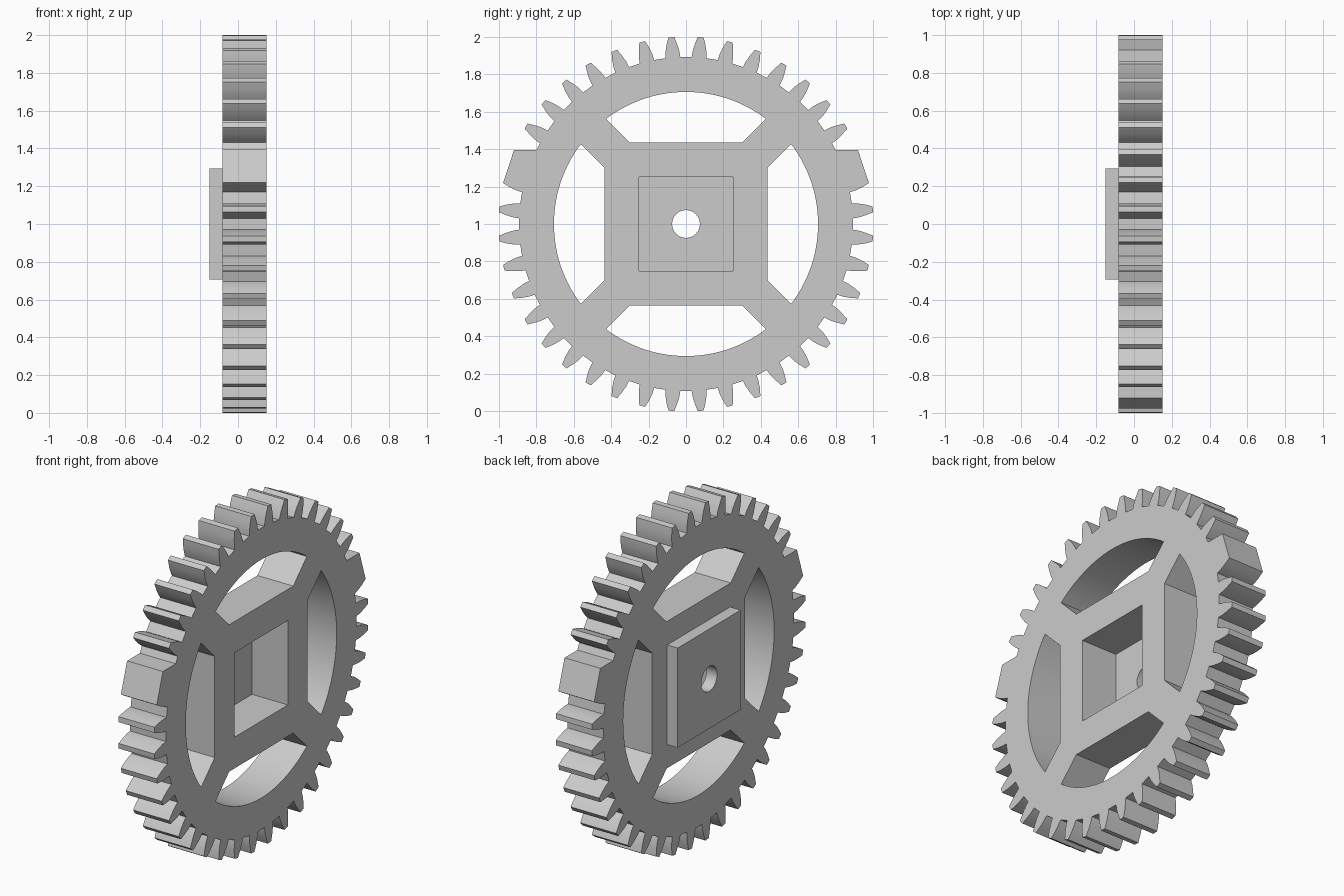
import bpy
from math import sin, cos, radians, asin, sqrt
from mathutils import Matrix

cube = bpy.data.objects.get("Cube")
if cube:
    bpy.data.objects.remove(cube, do_unlink=True)

grey = bpy.data.materials.new("plain_grey")
grey.use_nodes = True
colour = (0.6, 0.6, 0.6, 1)
grey.diffuse_color = colour
grey.node_tree.nodes["Principled BSDF"].inputs["Base Color"].default_value = colour


def polar(r, deg):
    return (r * cos(radians(deg)), r * sin(radians(deg)))


def square(h):
    return [(-h, -h), (h, -h), (h, h), (-h, h)]


def circle(r, n):
    return [polar(r, 360 * i / n) for i in range(n)]


def extrude_profile(name, loops, x0, x1):
    """Fill nested outlines in the y-z plane and extrude them along x."""
    curve = bpy.data.curves.new(name + "_profile", 'CURVE')
    curve.dimensions = '2D'
    curve.fill_mode = 'BOTH'
    curve.extrude = (x1 - x0) / 2
    for loop in loops:
        s = curve.splines.new('POLY')
        s.points.add(len(loop) - 1)
        for p, (u, v) in zip(s.points, loop):
            p.co = (u, v, 0, 1)
        s.use_cyclic_u = True
    obj = bpy.data.objects.new(name, curve)
    bpy.context.collection.objects.link(obj)
    bpy.ops.object.select_all(action='DESELECT')
    obj.select_set(True)
    bpy.context.view_layer.objects.active = obj
    bpy.ops.object.convert(target='MESH')
    obj = bpy.context.object
    # local x, y, z become world y, z, x
    turn = Matrix(((0, 0, 1, 0), (1, 0, 0, 0), (0, 1, 0, 0), (0, 0, 0, 1)))
    obj.data.transform(Matrix.Translation(((x0 + x1) / 2, 0, 1)) @ turn)
    bpy.ops.object.mode_set(mode='EDIT')
    bpy.ops.mesh.select_all(action='SELECT')
    bpy.ops.mesh.remove_doubles(threshold=0.0001)
    bpy.ops.mesh.normals_make_consistent(inside=False)
    bpy.ops.object.mode_set(mode='OBJECT')
    obj.data.materials.clear()
    obj.data.materials.append(grey)
    bpy.ops.object.shade_smooth_by_angle(angle=radians(20))
    return obj


# Toothed rim: one half, with one gap filled by a block, then mirrored
flank = [(2.55, 0.893), (2.3, 0.925), (1.75, 0.96), (1.1, 0.992), (0.9, 1.002)]
half = []
for i in range(20):
    a = -85.5 + 9 * i
    rise = [polar(r, a - d) for d, r in flank]
    fall = [polar(r, a + d) for d, r in reversed(flank)]
    if i == 11:
        half += rise
    elif i == 12:
        half += [(0.92, 0.395), (0.80, 0.395)]
    else:
        half += rise + fall
rim = half + [(-u, v) for u, v in reversed(half)]

# Four windows, each with an arc outside and 45 degree spoke sides
R, HUB, SPOKE = 0.706, 0.435, 0.135
end = asin((sqrt(2 * R * R - SPOKE ** 2) - SPOKE) / 2 / R)
window = [(HUB - SPOKE, HUB), (SPOKE - HUB, HUB)]
window += [(R * sin(t), R * cos(t)) for t in (end * (k / 24 - 1) for k in range(49))]
windows = []
for _ in range(4):
    windows.append(window)
    window = [(-v, u) for u, v in window]

extrude_profile("gear_wheel", [rim, square(0.25)] + windows, -0.083, 0.152)
extrude_profile("hub_plate", [square(0.295), circle(0.074, 48)], -0.152, -0.083)
